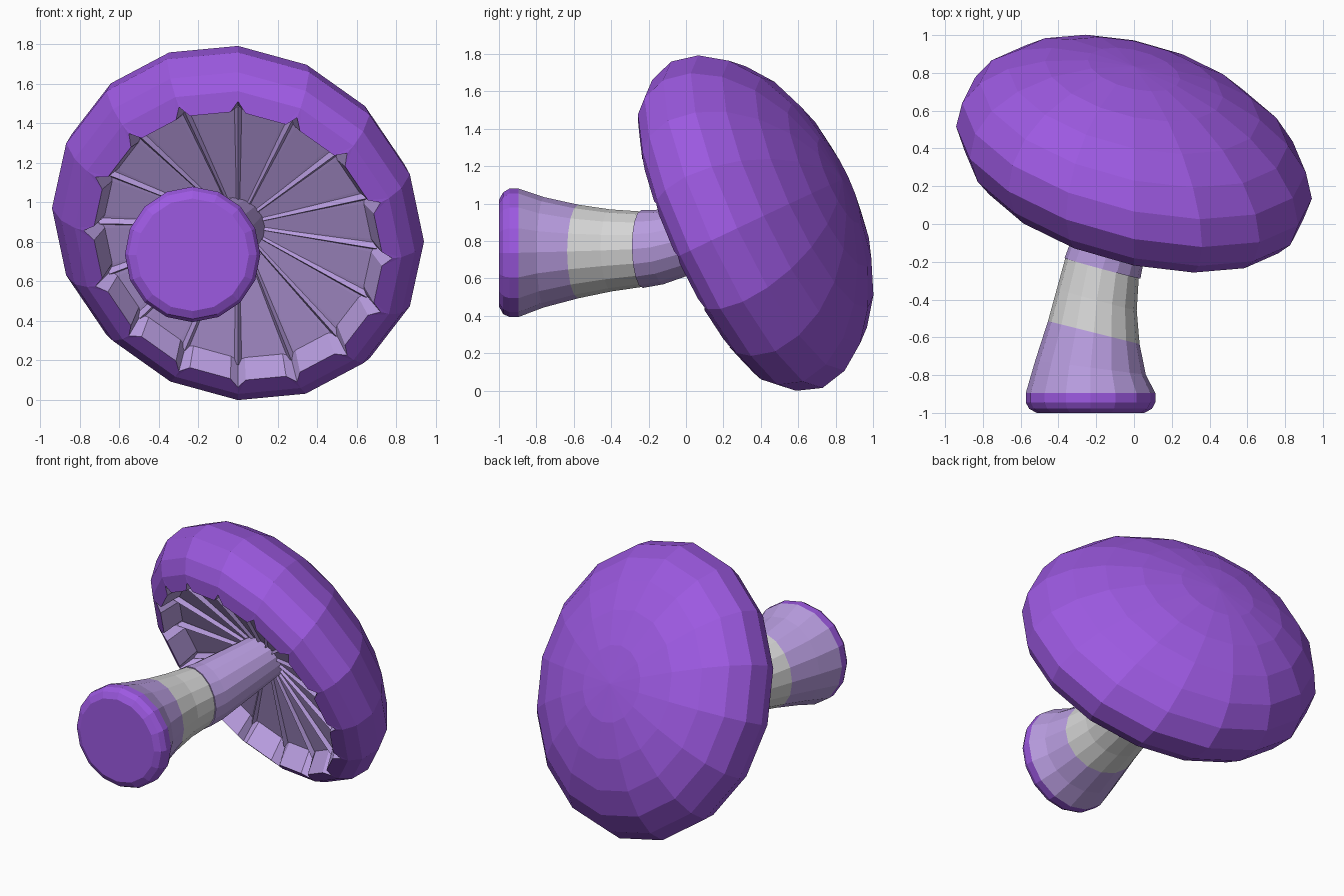
import bpy, bmesh
from math import sin, cos, pi, radians
from mathutils import Vector, Matrix

cube = bpy.data.objects.get("Cube")
if cube:
    bpy.data.objects.remove(cube, do_unlink=True)

SIDES = 16


def material(name, rgb):
    m = bpy.data.materials.new(name)
    m.use_nodes = True
    m.diffuse_color = (*rgb, 1)
    m.node_tree.nodes["Principled BSDF"].inputs["Base Color"].default_value = (*rgb, 1)
    return m


purple = material("purple", (0.335, 0.1, 0.755))
lilac = material("lilac", (0.48, 0.335, 0.74))
grey = material("pale_grey", (0.67, 0.67, 0.67))


def finish(name, bm, mats, matrix=None):
    bmesh.ops.recalc_face_normals(bm, faces=bm.faces)
    if matrix:
        bm.transform(matrix)
    mesh = bpy.data.meshes.new(name)
    bm.to_mesh(mesh)
    bm.free()
    for m in mats:
        mesh.materials.append(m)
    ob = bpy.data.objects.new(name, mesh)
    bpy.context.collection.objects.link(ob)
    return ob


def ring(bm, r, z):
    return [bm.verts.new((r * cos(2 * pi * i / SIDES), r * sin(2 * pi * i / SIDES), z))
            for i in range(SIDES)]


def bridge(bm, a, b, index=0):
    n = len(a)
    for i in range(n):
        j = (i + 1) % n
        bm.faces.new((a[i], a[j], b[j], b[i])).material_index = index


# Skewed frame of the cap: the rim leans sideways, the crown axis stays at x = 0
side = Vector((0.979, -0.198, -0.088))
depth = Vector((0, 0.421, -0.907))
crown = Vector((0, 0.88, 0.418))
cap_frame = Matrix((side, depth, crown)).transposed().to_4x4()
cap_frame.translation = (0, 0.325, 0.887)

# Cap: ellipsoid crown, rolled lip, notched edge and hollow underside
RADIUS, HEIGHT, STEPS = 0.962, 0.58, 6
bm = bmesh.new()
rim = ring(bm, RADIUS, 0)
prev = rim
for k in range(1, STEPS):
    t = k * pi / 2 / STEPS
    cur = ring(bm, RADIUS * cos(t), HEIGHT * sin(t))
    bridge(bm, prev, cur)
    prev = cur
apex = bm.verts.new((0, 0, HEIGHT))
for i in range(SIDES):
    bm.faces.new((prev[i], prev[(i + 1) % SIDES], apex))
prev = rim
for r, z in ((0.915, -0.138), (0.845, -0.215)):
    cur = ring(bm, r, z)
    bridge(bm, prev, cur)
    prev = cur
lip = prev


def notched(r, tip, z, tip_z):
    out = []
    for i in range(SIDES):
        for off, rad, h in ((-3, r, z), (0, tip, tip_z), (3, r, z)):
            a = 2 * pi * i / SIDES + radians(off)
            out.append(bm.verts.new((rad * cos(a), rad * sin(a), h)))
    return out


edge = notched(0.745, 0.798, -0.258, -0.238)
floor = notched(0.69, 0.71, -0.105, -0.105)
n = len(edge)
for i in range(SIDES):
    a, b, c = edge[3 * i:3 * i + 3]
    bm.faces.new((lip[i], a, b))
    bm.faces.new((lip[i], b, c))
    bm.faces.new((lip[i], c, edge[(3 * i + 3) % n], lip[(i + 1) % SIDES]))
bridge(bm, edge, floor, 1)
centre = bm.verts.new((0, 0, 0))
for i in range(n):
    bm.faces.new((floor[i], floor[(i + 1) % n], centre)).material_index = 1
finish("cap", bm, [purple, lilac], cap_frame)

# Gills: low triangular ribs fanned out under the cap
bm = bmesh.new()
for i in range(SIDES):
    turn = Matrix.Rotation(2 * pi * i / SIDES, 3, 'Z')
    ends = []
    for r, w, base, ridge in ((0.1, 0.016, 0, -0.034), (0.72, 0.024, -0.1, -0.14)):
        ends.append([bm.verts.new(turn @ Vector(p))
                     for p in ((r, -w, base), (r, 0, ridge), (r, w, base))])
    bridge(bm, ends[0], ends[1])
    for end in ends:
        bm.faces.new(end)
finish("gills", bm, [lilac], cap_frame)


def loft(name, sections, mats):
    """Rings of (centre, axis, radius, material of the band leading to it)."""
    bm = bmesh.new()
    prev = None
    for c, axis, r, index in sections:
        rot = Vector((0, 1, 0)).rotation_difference(Vector(axis)).to_matrix()
        cur = []
        for i in range(SIDES):
            a = 2 * pi * i / SIDES
            cur.append(bm.verts.new(Vector(c) + rot @ Vector((r * cos(a), 0, r * sin(a)))))
        if prev:
            bridge(bm, prev, cur, index)
        else:
            bm.faces.new(cur)
        prev = cur
    bm.faces.new(prev).material_index = sections[-1][3]
    return finish(name, bm, mats)


# Stem: rounded purple foot, lilac flare and pale upper part
loft("stem", [
    ((-0.23, -1, 0.735), (0, 1, 0), 0.285, 0),
    ((-0.23, -0.978, 0.735), (0, 1, 0), 0.325, 0),
    ((-0.23, -0.945, 0.737), (0, 1, 0), 0.343, 0),
    ((-0.23, -0.895, 0.737), (0, 1, 0), 0.343, 0),
    ((-0.23, -0.76, 0.74), (0.13, 1, 0), 0.295, 1),
    ((-0.213, -0.575, 0.744), (0.25, 1, 0), 0.25, 1),
    ((-0.197, -0.4, 0.75), (0.27, 1, 0.02), 0.219, 2),
    ((-0.167, -0.22, 0.757), (0.27, 1, 0.02), 0.2, 2),
], [purple, lilac, grey])

# Collar: wider lilac sleeve joining the stem to the gills
loft("collar", [
    ((-0.167, -0.235, 0.757), (0.27, 1, 0.02), 0.208, 0),
    ((-0.14, -0.14, 0.768), (0.28, 1, 0.1), 0.2, 0),
    ((-0.005, 0.34, 0.89), (0.25, 1, 0.35), 0.15, 0),
], [lilac])
